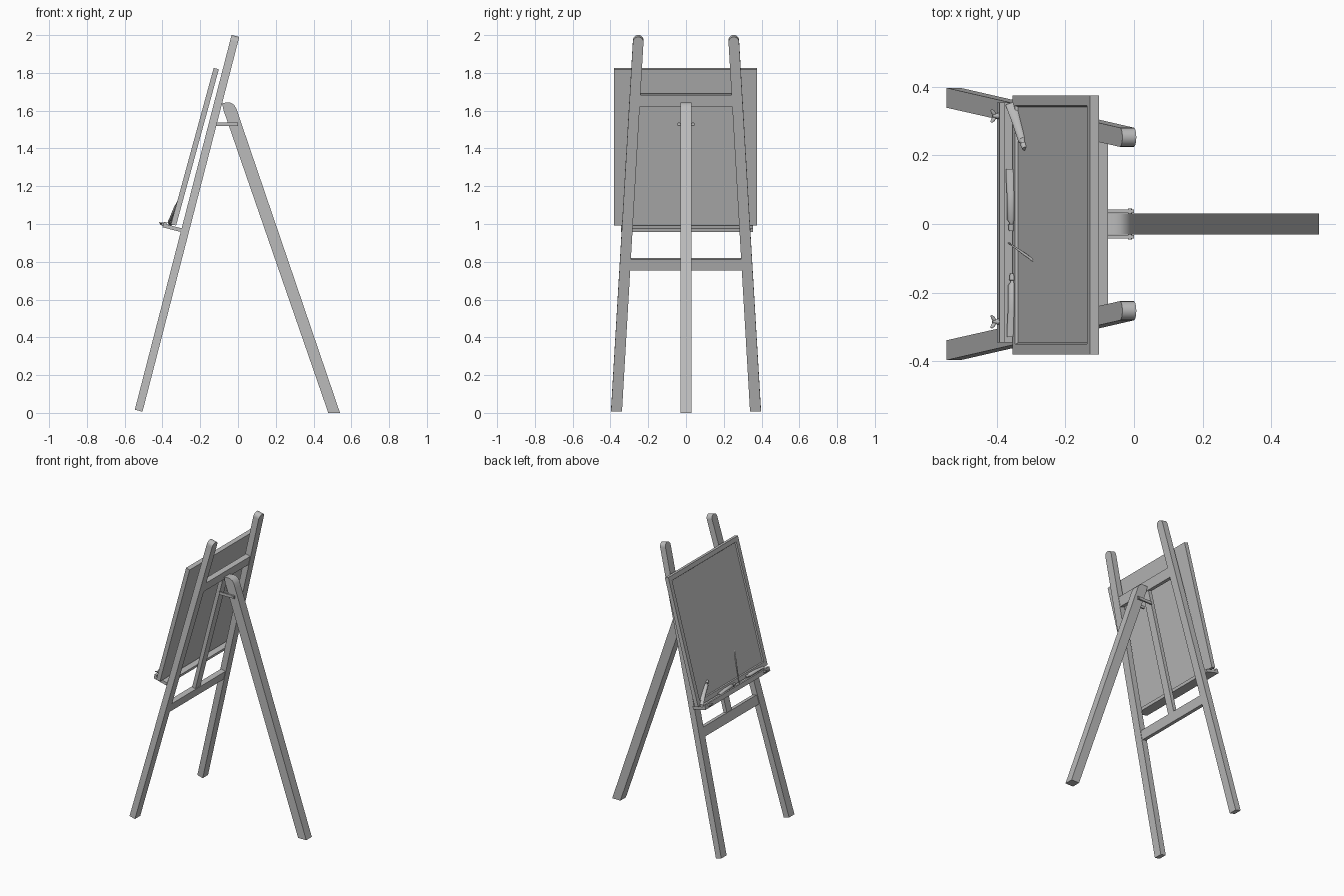
import bpy, bmesh, math
from mathutils import Matrix, Vector

if "Cube" in bpy.data.objects:
    bpy.data.objects.remove(bpy.data.objects["Cube"])

grey = bpy.data.materials.new("plain grey")
grey.use_nodes = True
COLOUR = (0.5, 0.5, 0.5, 1)
grey.diffuse_color = COLOUR
grey.node_tree.nodes["Principled BSDF"].inputs["Base Color"].default_value = COLOUR


def frame(x, y, origin):
    """Matrix whose local x and y point along the given directions."""
    x, y = Vector(x).normalized(), Vector(y).normalized()
    m = Matrix((x, y, x.cross(y))).transposed().to_4x4()
    m.translation = origin
    return m


# Leaning frame: local x = across, y = up the lean, z = towards the back
LEAN = frame((0, 1, 0), (0.25, 0, 0.968), (-0.526, 0, 0.0115))
UPRIGHT = frame((1, 0, 0), (0, 0, 1), (0, 0, 0))


def finish(name, bm, smooth=False):
    bmesh.ops.recalc_face_normals(bm, faces=bm.faces)
    mesh = bpy.data.meshes.new(name)
    bm.to_mesh(mesh)
    bm.free()
    mesh.materials.append(grey)
    ob = bpy.data.objects.new(name, mesh)
    bpy.context.collection.objects.link(ob)
    if smooth:
        bpy.ops.object.select_all(action='DESELECT')
        ob.select_set(True)
        bpy.context.view_layer.objects.active = ob
        bpy.ops.object.shade_smooth_by_angle(angle=math.radians(40))
    return ob


def slab(name, outline, near, far, m, smooth=False):
    """Extrude an outline between two depths of a frame."""
    bm = bmesh.new()
    a = [bm.verts.new(m @ Vector((x, y, near))) for x, y in outline]
    b = [bm.verts.new(m @ Vector((x, y, far))) for x, y in outline]
    bm.faces.new(a)
    bm.faces.new(b)
    for i in range(len(a)):
        j = (i + 1) % len(a)
        bm.faces.new((a[i], a[j], b[j], b[i]))
    return finish(name, bm, smooth)


def rect(x0, x1, y0, y1):
    return [(x0, y0), (x1, y0), (x1, y1), (x0, y1)]


def tube(name, start, end, rings, sides=16):
    """Loft elliptical rings (position, width, height) along a line."""
    start, end = Vector(start), Vector(end)
    axis = end - start
    across = axis.cross((0, 0, 1)).normalized()
    up = across.cross(axis).normalized()
    bm = bmesh.new()
    loops = []
    for t, w, h in rings:
        loops.append([bm.verts.new(start + axis * t
                      + across * w * math.cos(math.tau * i / sides)
                      + up * h * math.sin(math.tau * i / sides)) for i in range(sides)])
    for a, b in zip(loops, loops[1:]):
        for i in range(sides):
            j = (i + 1) % sides
            bm.faces.new((a[i], a[j], b[j], b[i]))
    bm.faces.new(loops[0])
    bm.faces.new(loops[-1])
    return finish(name, bm, True)


# Front legs with rounded tops
for side, label in ((1, "left"), (-1, "right")):
    arch = [(0.253 + 0.028 * math.cos(a), 2.02 + 0.029 * math.sin(a))
            for a in (math.pi * k / 10 for k in range(11))]
    outline = [(0.339, 0), (0.397, 0)] + arch
    slab("front_leg_" + label, [(side * x, y) for x, y in outline],
         -0.021, 0.021, LEAN, True)

# Cross bars and centre slat
slab("lower_crossbar", rect(-0.305, 0.305, 0.77, 0.832), -0.016, 0.018, LEAN)
slab("upper_crossbar", rect(-0.25, 0.25, 1.665, 1.73), -0.016, 0.018, LEAN)
slab("centre_slat", rect(-0.027, 0.027, 0.83, 1.667), -0.012, 0.014, LEAN)

# Rear leg with a rounded head
slab("rear_leg", [(0.478, 0), (0.54, 0), (0.0, 1.585), (-0.009, 1.612), (-0.022, 1.632),
                  (-0.04, 1.642), (-0.06, 1.643), (-0.085, 1.64), (-0.076, 1.6)],
     -0.03, 0.03, UPRIGHT, True)

# Stay arms either side of the rear leg, joined by a pin
for side, label in ((1, "left"), (-1, "right")):
    y = 0.037 * side
    slab("stay_arm_" + label, rect(-0.115, 0.0, 1.518, 1.537), y - 0.005, y + 0.005, UPRIGHT)
tube("stay_pin", (-0.012, -0.045, 1.528), (-0.012, 0.045, 1.528),
     [(0, 0.006, 0.006), (1, 0.006, 0.006)], 12)

# Board with a shallow sunken front panel
BOARD = frame((0, 1, 0), (0.225, 0, 0.823), (-0.34, 0, 1.0))
board = slab("board", rect(-0.38, 0.375, -0.005, 0.853), -0.014, 0.014, BOARD)
bm = bmesh.new()
bm.from_mesh(board.data)
bm.faces.ensure_lookup_table()
front = min(bm.faces, key=lambda f: f.normal.x)
bmesh.ops.inset_region(bm, faces=[front], thickness=0.042)
bmesh.ops.inset_region(bm, faces=[front], thickness=0.006, depth=-0.008)
bm.to_mesh(board.data)
bm.free()

# Ledge with front lip
slab("ledge", rect(-0.345, 0.355, 0.972, 0.992), -0.112, -0.021, LEAN)
slab("ledge_lip", rect(-0.345, 0.355, 0.972, 1.002), -0.12, -0.104, LEAN)

# Wing nuts on the lip
for y, label in ((0.315, "left"), (-0.285, "right")):
    hub = LEAN @ Vector((y, 0.988, -0.12))
    out = LEAN.to_3x3() @ Vector((0, 0, -1))
    tube("wing_nut_hub_" + label, hub, hub + out * 0.018,
         [(0, 0.009, 0.009), (0.6, 0.006, 0.006), (1, 0.005, 0.005)], 12)
    for s in (-1, 1):
        tip = hub + out * 0.022 + Vector((0, 0.018 * s, 0.004))
        tube("wing_%s_%s" % (label, "outer" if s > 0 else "inner"), hub + out * 0.008, tip,
             [(0, 0.003, 0.003), (0.6, 0.006, 0.003), (1, 0.003, 0.002)], 10)

# Paint tubes: flat crimped end, round body, neck and cap
PAINT = [(0, 0.017, 0.002), (0.07, 0.017, 0.003), (0.4, 0.014, 0.010), (0.82, 0.013, 0.013),
         (0.87, 0.006, 0.006), (0.89, 0.006, 0.006), (0.9, 0.010, 0.010), (1, 0.008, 0.008)]
tube("paint_tube_leaning", (-0.358, 0.352, 1.005), (-0.318, 0.22, 1.11), PAINT)
tube("paint_tube_middle", (-0.357, 0.16, 1.006), (-0.357, -0.02, 1.006), PAINT)
tube("paint_tube_right", (-0.354, -0.33, 1.006), (-0.354, -0.145, 1.006), PAINT)

# Brush leaning on the board
tube("brush", (-0.366, -0.055, 0.995), (-0.288, -0.11, 1.2),
     [(0, 0.002, 0.002), (0.6, 0.004, 0.004), (0.78, 0.0035, 0.0035),
      (0.88, 0.005, 0.005), (1, 0.001, 0.001)], 10)
